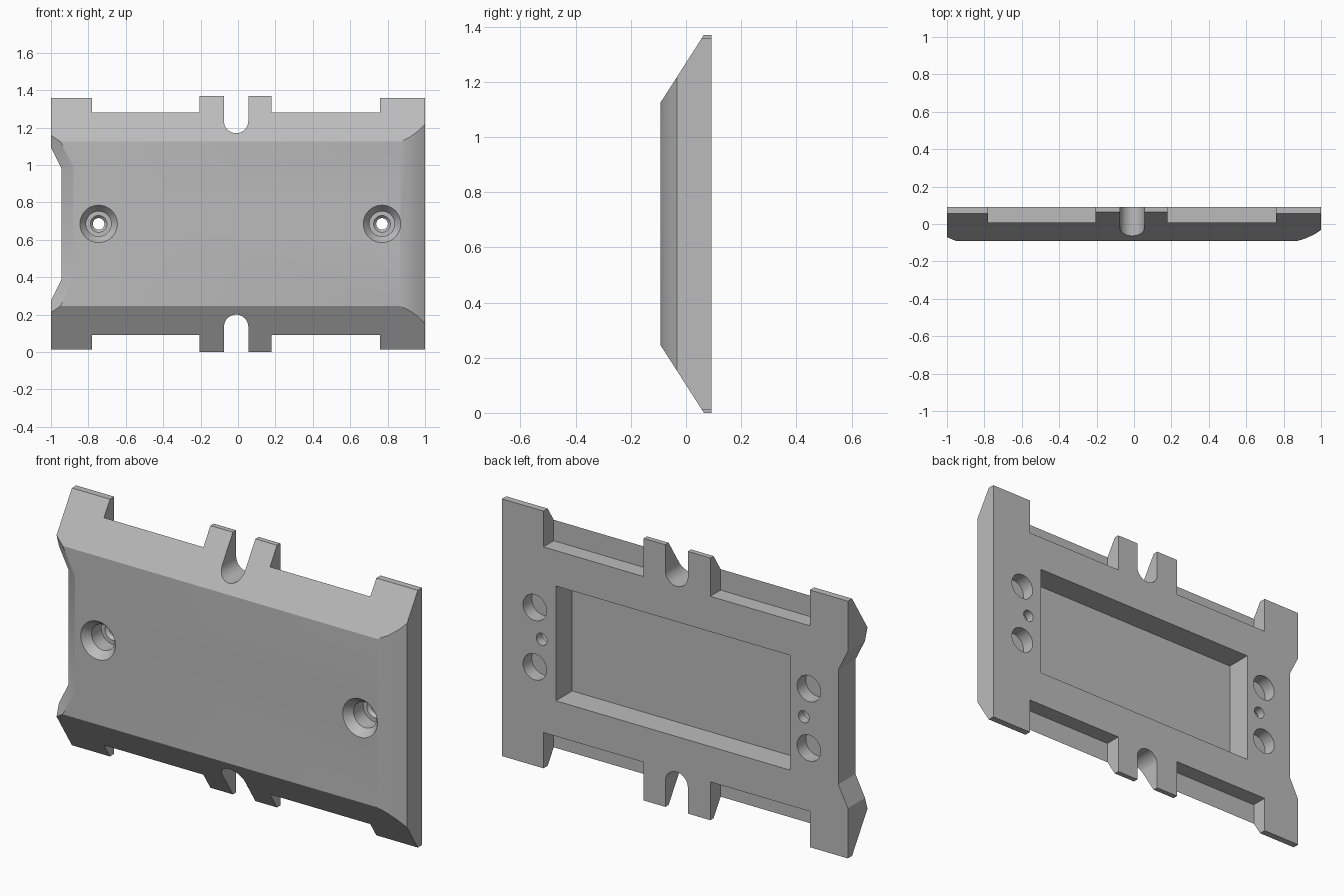
import bpy, bmesh, math
from mathutils import Matrix, Vector

cube = bpy.data.objects.get("Cube")
if cube:
    bpy.data.objects.remove(cube, do_unlink=True)

MID = 0.685          # middle height of the plate
BACK, FRONT = 0.092, -0.092


def new_object(name, bm):
    bmesh.ops.recalc_face_normals(bm, faces=bm.faces)
    mesh = bpy.data.meshes.new(name)
    bm.to_mesh(mesh)
    bm.free()
    obj = bpy.data.objects.new(name, mesh)
    bpy.context.collection.objects.link(obj)
    return obj


def loft(name, sections):
    """Closed solid through matching rings of points."""
    bm = bmesh.new()
    rings = [[bm.verts.new(p) for p in s] for s in sections]
    n = len(rings[0])
    for a, b in zip(rings, rings[1:]):
        for i in range(n):
            j = (i + 1) % n
            bm.faces.new((a[i], a[j], b[j], b[i]))
    bm.faces.new(rings[0])
    bm.faces.new(rings[-1])
    return new_object(name, bm)


def box(name, x0, x1, y0, y1, z0, z1):
    ring = [(x0, z0), (x1, z0), (x1, z1), (x0, z1)]
    return loft(name, [[(x, y, z) for x, z in ring] for y in (y0, y1)])


def turned(name, x, z, steps, sides=48):
    """Round solid along y from (radius, y) steps."""
    angles = [2 * math.pi * i / sides for i in range(sides)]
    return loft(name, [[(x + r * math.cos(a), y, z + r * math.sin(a)) for a in angles]
                       for r, y in steps])


# Plate body with sloped top and bottom
half = [(BACK, 0.685), (0.065, 0.685), (FRONT, 0.44)]
profile = [(y, MID + h) for y, h in half] + [(y, MID - h) for y, h in reversed(half)]
plate = loft("mounting_plate", [[(x, y, z) for y, z in profile] for x in (-1, 1)])

cutters = []

# Rounded bevel on the right-hand front edge
curve = [(0.80, -0.105), (0.87, FRONT), (0.92, -0.076), (0.965, -0.055),
         (1, -0.032), (1.1, 0.04), (1.1, -0.2), (0.8, -0.2)]
cutters.append(loft("edge_cutter", [[(x, y, z) for x, y in curve] for z in (-0.2, 1.6)]))

# Side recess with a bevelled front rim
recess = []
for shift, y in ((0, 0.2), (0, -0.05), (0.0975, -0.112)):
    recess.append([(x + shift, y, MID + h) for x, h in
                   ((-0.945, 0.3), (-0.945, -0.3), (-1.245, -0.9), (-1.245, 0.9))])
cutters.append(loft("recess_cutter", recess))

# Back pocket
cutters.append(box("pocket_cutter", -0.666, 0.688, -0.043, 0.2, MID - 0.3, MID + 0.3))

# Ledges, shortened corner tabs and slots, mirrored top and bottom
for s in (1, -1):
    for x0, x1 in ((-0.78, -0.205), (0.18, 0.76)):
        cutters.append(box("ledge_cutter", x0, x1, 0.007, 0.2, MID + s * 0.485, MID + s * 0.8))
    for x0, x1 in ((-1.2, -0.7), (0.7, 1.2)):
        cutters.append(box("tab_cutter", x0, x1, -0.2, 0.2, MID + s * 0.672, MID + s * 0.8))
    arc = [math.pi + math.pi * i / 24 for i in range(25)]
    slot = [(-0.01 + 0.065 * math.cos(a), 0.55 + 0.065 * math.sin(a)) for a in arc]
    slot += [(0.055, 0.8), (-0.075, 0.8)]
    cutters.append(loft("slot_cutter", [[(x, y, MID + s * h) for x, h in slot]
                                        for y in (-0.2, 0.2)]))

# Countersunk screw holes and blind back holes
for x, bx in ((-0.745, -0.775), (0.77, 0.81)):
    cutters.append(turned("screw_cutter", x, MID, [
        (0.108, -0.102), (0.067, -0.05), (0.067, 0.03), (0.045, 0.03), (0.031, 0.045), (0.031, 0.2)]))
    for s in (1, -1):
        cutters.append(turned("blind_cutter", bx, MID + s * 0.155, [(0.068, 0.02), (0.068, 0.2)]))

# Carve the plate
bpy.context.view_layer.objects.active = plate
for c in cutters:
    c.hide_render = True
    mod = plate.modifiers.new("cut", 'BOOLEAN')
    mod.operation = 'DIFFERENCE'
    mod.solver = 'EXACT'
    mod.object = c
    bpy.ops.object.modifier_apply(modifier=mod.name)
for c in cutters:
    bpy.data.objects.remove(c, do_unlink=True)

# Plain grey finish
grey = bpy.data.materials.new("plain_grey")
grey.use_nodes = True
colour = (0.5, 0.5, 0.5, 1)
grey.diffuse_color = colour
grey.node_tree.nodes["Principled BSDF"].inputs["Base Color"].default_value = colour
plate.data.materials.clear()
plate.data.materials.append(grey)

bpy.ops.object.select_all(action='DESELECT')
plate.select_set(True)
bpy.ops.object.shade_smooth_by_angle(angle=math.radians(25))
